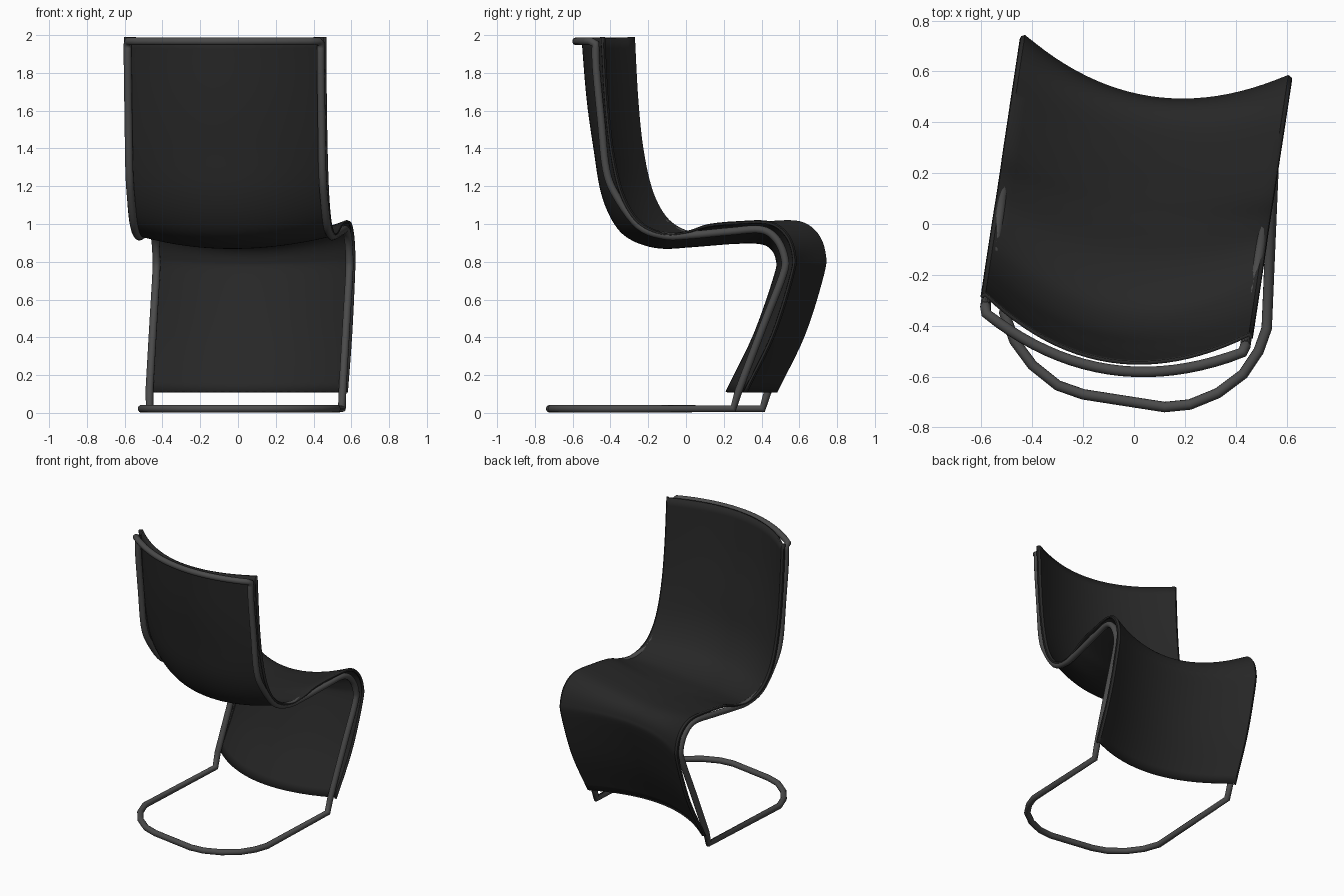
import bpy, bmesh, math
from mathutils import Vector

if "Cube" in bpy.data.objects:
    bpy.data.objects.remove(bpy.data.objects["Cube"])

ANG = math.radians(8.65)
CU, SU = math.cos(ANG), math.sin(ANG)
SHIFT = -0.012


def place(u, v, z):
    """Chair coordinates (across, along, up) to the turned world frame."""
    u += SHIFT
    return Vector((u * CU + v * SU, -u * SU + v * CU, z))


def spline(pts, n=6):
    """Catmull-Rom through the points."""
    p = [Vector(q) for q in pts]
    p = [2 * p[0] - p[1]] + p + [2 * p[-1] - p[-2]]
    out = []
    for i in range(1, len(p) - 2):
        a, b, c, d = p[i - 1:i + 3]
        for k in range(n):
            t = k / n
            out.append(0.5 * (2 * b + (c - a) * t + (2 * a - 5 * b + 4 * c - d) * t * t
                              + (3 * b - a - 3 * c + d) * t ** 3))
    return out + [p[-2]]


def material(name, g):
    m = bpy.data.materials.new(name)
    m.diffuse_color = (g, g, g, 1)
    m.use_nodes = True
    m.node_tree.nodes["Principled BSDF"].inputs["Base Color"].default_value = m.diffuse_color
    return m


fabric_mat = material("black_fabric", 0.02)
metal_mat = material("dark_metal", 0.07)

# Sling profiles (along, up): raised side edge and sagging centre line
edge = spline([(-.362, 1.99), (-.344, 1.66), (-.316, 1.395), (-.268, 1.18), (-.2, 1.045),
               (-.118, .976), (-.01, .945), (.096, .96), (.2, .993), (.354, 1.008),
               (.526, 1.008), (.62, .945), (.66, .84), (.65, .73), (.55, .415), (.40, .11)])
centre = spline([(-.546, 1.98), (-.518, 1.66), (-.48, 1.395), (-.44, 1.16), (-.37, 1.0),
                 (-.28, .918), (-.141, .877), (.016, .883), (.13, .892), (.27, .902),
                 (.40, .9), (.465, .87), (.495, .81), (.487, .73), (.375, .415), (.225, .11)])

# Fabric sling: parabolic section with a small rolled lip at both edges
N = 24
section = [(-.535, .92), (-.533, .97)]
section += [(.524 * (2 * i / N - 1), (2 * i / N - 1) ** 2) for i in range(N + 1)]
section += [(.533, .97), (.535, .92)]
bm = bmesh.new()
rows = []
for e, c in zip(edge, centre):
    row = []
    for u, w in section:
        q = c.lerp(e, w)
        row.append(bm.verts.new(place(u, q.x, q.y)))
    rows.append(row)
for r0, r1 in zip(rows, rows[1:]):
    for j in range(len(section) - 1):
        bm.faces.new((r0[j], r0[j + 1], r1[j + 1], r1[j]))
bmesh.ops.recalc_face_normals(bm, faces=bm.faces)
mesh = bpy.data.meshes.new("fabric_sling")
bm.to_mesh(mesh)
bm.free()
mesh.materials.append(fabric_mat)
sling = bpy.data.objects.new("fabric_sling", mesh)
bpy.context.collection.objects.link(sling)
solid = sling.modifiers.new("thickness", "SOLIDIFY")
solid.thickness = 0.014
solid.offset = 0
bpy.context.view_layer.objects.active = sling
sling.select_set(True)
bpy.ops.object.shade_smooth_by_angle(angle=math.radians(40))

# Tubular frame: one closed loop of top rail, side rails and floor runner
side = spline([(-.408, 1.955), (-.404, 1.82), (-.378, 1.55), (-.351, 1.29), (-.297, 1.15),
               (-.176, .99), (-.04, .938), (.093, .94), (.307, .96), (.478, .97),
               (.562, .918), (.605, .82), (.596, .73), (.494, .47), (.325, .03)], 5)
U = .517
right = [place(U, q.x, q.y) for q in side]
left = [place(-U, q.x, q.y) for q in side]
M = 20
rail = [place(s * .51, -.58 + .145 * s * s, 1.967)
        for s in (2 * i / M - 1 for i in range(M + 1))]
runner = [Vector((x, y, .022)) for x, y in (
    (.55, .25), (.522, -.41), (.49, -.5), (.43, -.59), (.33, -.665), (.22, -.71), (.12, -.72),
    (-.2, -.67), (-.3, -.635), (-.4, -.555), (-.47, -.46), (-.51, -.35), (-.467, .405))]
path = rail + right[:-1] + runner + left[-2::-1]

curve = bpy.data.curves.new("tube_frame", "CURVE")
curve.dimensions = '3D'
curve.bevel_depth = 0.021
curve.bevel_resolution = 4
sp = curve.splines.new('POLY')
sp.points.add(len(path) - 1)
for pt, co in zip(sp.points, path):
    pt.co = (*co, 1)
sp.use_cyclic_u = True
sp.use_smooth = True
curve.materials.append(metal_mat)
frame = bpy.data.objects.new("tube_frame", curve)
bpy.context.collection.objects.link(frame)
